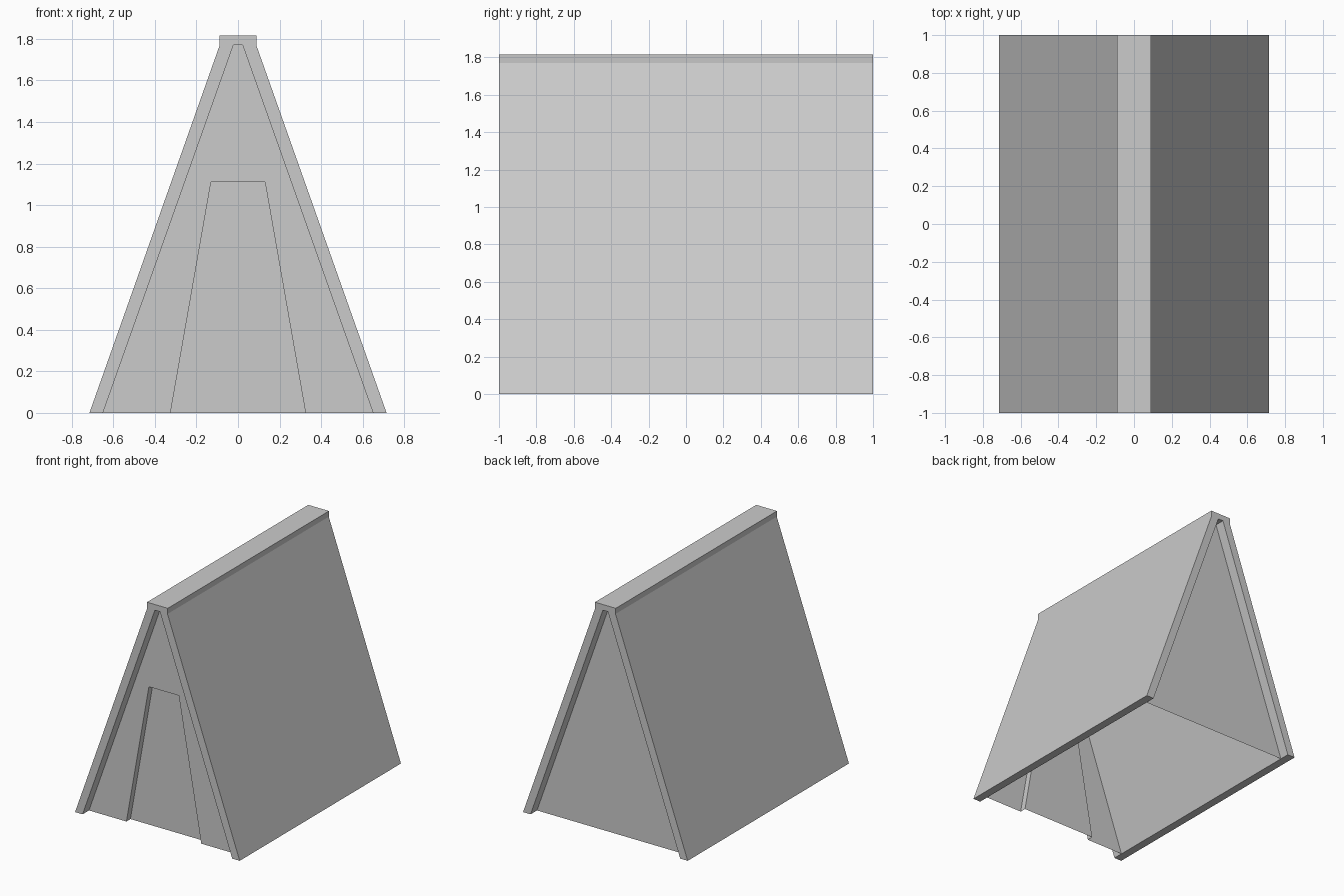
import bpy

if "Cube" in bpy.data.objects:
    bpy.data.objects.remove(bpy.data.objects["Cube"])

ROOF_END, WALL_Y, DOOR_Y = 1.0, 0.92, -0.87


def mirrored(half):
    """Right half of an outline -> whole outline, mirrored over x = 0."""
    return half + [(-x, z) for x, z in reversed(half)]


def at(outline, y):
    return [(x, y, z) for x, z in outline]


def make(name, verts, faces):
    mesh = bpy.data.meshes.new(name)
    mesh.from_pydata(verts, [], faces)
    mesh.update()
    obj = bpy.data.objects.new(name, mesh)
    bpy.context.collection.objects.link(obj)
    return obj


def strips(n, closed):
    """Quads joining two n-point outlines stored one after the other."""
    return [(i, (i + 1) % n, n + (i + 1) % n, n + i) for i in range(n if closed else n - 1)]


inner = mirrored([(0.65, 0), (0.022, 1.77)])
outer = mirrored([(0.715, 0), (0.088, 1.77), (0.09, 1.815)])
door = mirrored([(0.325, 0), (0.13, 1.11)])

# Roof: thick A-shaped profile with a ridge cap, open underneath
profile = outer + inner[::-1]
n = len(profile)
make("roof", at(profile, -ROOF_END) + at(profile, ROOF_END),
     [tuple(range(n)), tuple(reversed(range(n, 2 * n)))] +
     [f[::-1] for f in strips(n, True)])

# Back wall: a thin sheet set in from the roof edge
make("back_wall", at(inner, WALL_Y), [(3, 2, 1, 0)])

# Front wall: sheet cut around the doorway
front = inner + door[::-1]
make("front_wall", at(front, -WALL_Y), [tuple(range(len(front)))])

# Door: recessed panel with its jambs
make("door", at(door, DOOR_Y) + at(door, -WALL_Y),
     [(0, 1, 2, 3)] + strips(4, False))
